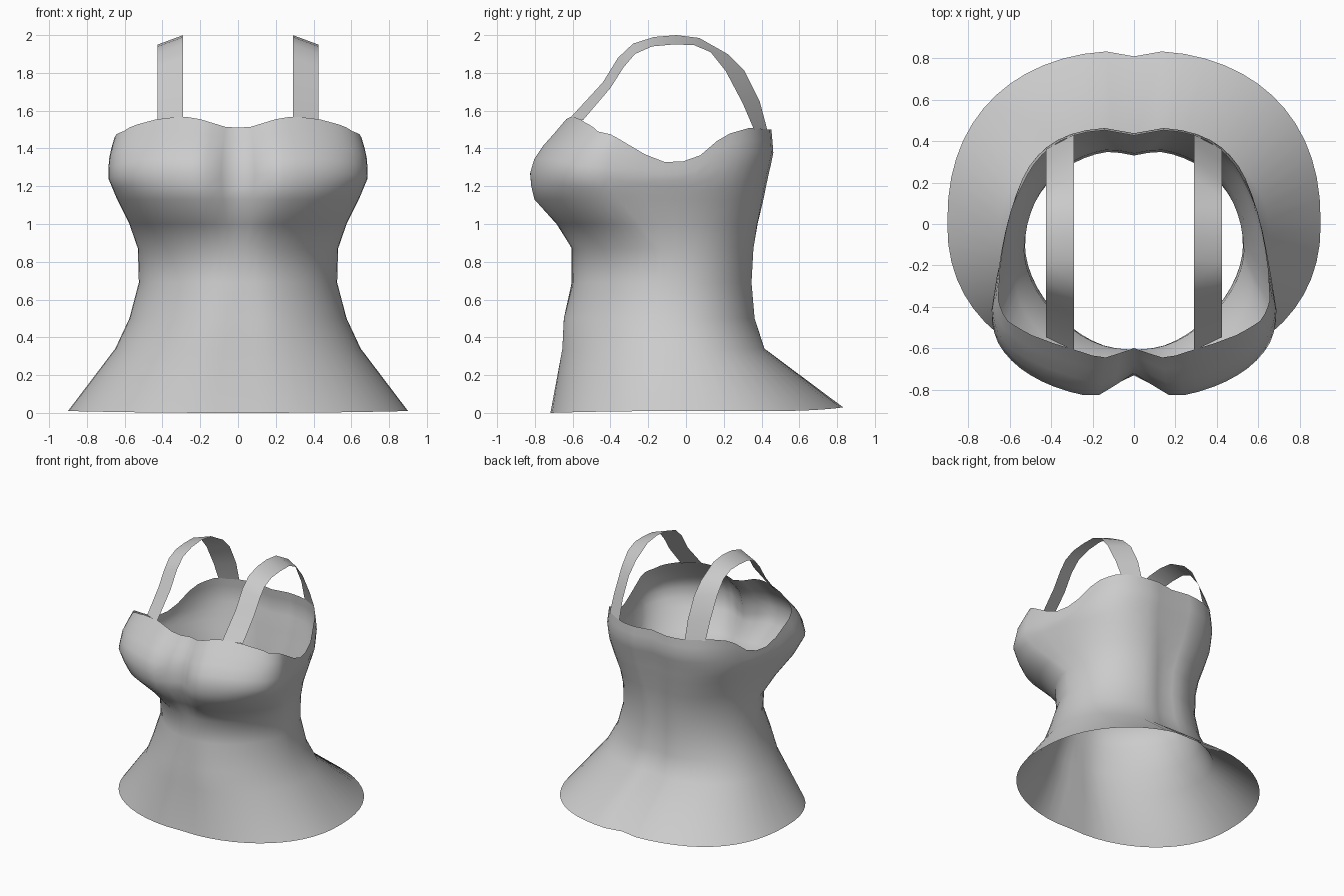
import bpy, math

if "Cube" in bpy.data.objects:
    bpy.data.objects.remove(bpy.data.objects["Cube"])

# Cross-sections: z, half width, widest y, front y, back y,
# front/back roundness exponents, front/back crease depth, rear side taper
SECTIONS = [
    (0.00, .90,  .00, -.725, .838, 2.2, 2.3, .01, .03, 0),
    (0.34, .65, -.06, -.675, .425, 2.0, 2.3, .025, .03, 0),
    (0.50, .575, -.10, -.67, .375, 1.9, 2.2, .025, .03, 0),
    (0.69, .525, -.11, -.62, .36, 1.75, 2.15, .015, .03, 0),
    (0.87, .53, -.13, -.62, .37, 1.75, 2.2, .015, .03, .01),
    (1.00, .575, -.24, -.71, .39, 1.95, 2.4, .04, .03, .03),
    (1.13, .64, -.36, -.83, .417, 2.1, 2.6, .10, .03, .05),
    (1.25, .69, -.42, -.855, .44, 2.15, 2.7, .135, .03, .06),
    (1.37, .68, -.40, -.82, .468, 2.1, 2.8, .13, .03, .07),
    (1.47, .65, -.36, -.73, .46, 2.0, 2.9, .11, .03, .07),
    (1.57, .62, -.30, -.645, .45, 1.95, 2.9, .08, .03, .07),
]
# Height of the top edge: by |x| across the bust, by y along the sides and back
RIM_FRONT = [(0, 1.51), (.06, 1.512), (.2, 1.555), (.29, 1.57), (.43, 1.555),
             (.56, 1.52), (.64, 1.47)]
RIM_SIDE = [(-.46, 1.51), (-.38, 1.465), (-.22, 1.37), (-.08, 1.315),
            (.06, 1.35), (.2, 1.47), (.34, 1.51), (.44, 1.50)]


def lookup(table, t):
    if t <= table[0][0]:
        return table[0][1:]
    for a, b in zip(table, table[1:]):
        if t <= b[0]:
            f = (t - a[0]) / (b[0] - a[0])
            return [p + (q - p) * f for p, q in zip(a[1:], b[1:])]
    return table[-1][1:]


def body_point(phi, z):
    w, yc, yf, yb, nf, nb, df, db, taper = lookup(SECTIONS, z)
    c, s = math.cos(phi), math.sin(phi)
    n = nf if s < 0 else nb
    x = math.copysign(abs(c) ** (2 / n), c) * w
    v = abs(s) ** (2 / n)
    if s < 0:
        y = yc + (yf - yc) * v + df * math.exp(-(x / .115) ** 2)
    else:
        y = yc + (yb - yc) * v - db * math.exp(-(x / .08) ** 2)
        x *= 1 - taper * 4 * v * (1 - v)
    return x, y, z


def rim_height(phi):
    z = 1.45
    for _ in range(40):
        x, y, _z = body_point(phi, z)
        # blend from the bust edge to the side edge
        f = min(1, max(0, (y + .46) / .08))
        front, side = lookup(RIM_FRONT, abs(x))[0], lookup(RIM_SIDE, y)[0]
        z += (front + (side - front) * f - z) * .3
    return z


def make_object(name, verts, faces):
    mesh = bpy.data.meshes.new(name)
    mesh.from_pydata(verts, [], faces)
    mesh.polygons.foreach_set("use_smooth", [True] * len(faces))
    mesh.update()
    obj = bpy.data.objects.new(name, mesh)
    bpy.context.collection.objects.link(obj)
    return obj


# Bodice with flared hem: open shell lofted ring by ring
COLS, UPPER = 56, 6
lower = [s[0] for s in SECTIONS[:7]]
rows = len(lower) + UPPER
phis = [2 * math.pi * i / COLS for i in range(COLS)]
rims = [rim_height(p) for p in phis]
verts = []
for r in range(rows):
    for phi, top in zip(phis, rims):
        if r < len(lower):
            z = lower[r]
        else:
            z = lower[-1] + (top - lower[-1]) * (r - len(lower) + 1) / UPPER
        x, y, z = body_point(phi, z)
        if r == 0:  # hem rises slightly at the sides and back
            z = .01 * math.cos(phi) ** 2 + .03 * max(0, math.sin(phi)) ** 4
        verts.append((x, y, z))
faces = [(r * COLS + i, r * COLS + (i + 1) % COLS,
          (r + 1) * COLS + (i + 1) % COLS, (r + 1) * COLS + i)
         for r in range(rows - 1) for i in range(COLS)]
make_object("bodice", verts, faces)

# Shoulder straps: ribbon between an inner and an outer edge, mirrored
INNER = [(-.61, 1.565), (-.44, 1.75), (-.36, 1.88), (-.28, 1.955), (-.17, 1.99), (-.05, 2.0),
         (.07, 1.985), (.22, 1.90), (.31, 1.81), (.39, 1.65), (.43, 1.50)]
OUTER = [(-.545, 1.55), (-.40, 1.72), (-.33, 1.83), (-.27, 1.90), (-.18, 1.94), (-.07, 1.95),
         (.04, 1.948), (.13, 1.91), (.21, 1.81), (.30, 1.64), (.36, 1.50)]
verts = [(.29, y, z) for y, z in INNER] + [(.425, y, z) for y, z in OUTER]
n = len(INNER)
straps = make_object("shoulder_straps", verts,
                     [(i, n + i, n + i + 1, i + 1) for i in range(n - 1)])
straps.modifiers.new("mirror", 'MIRROR')
